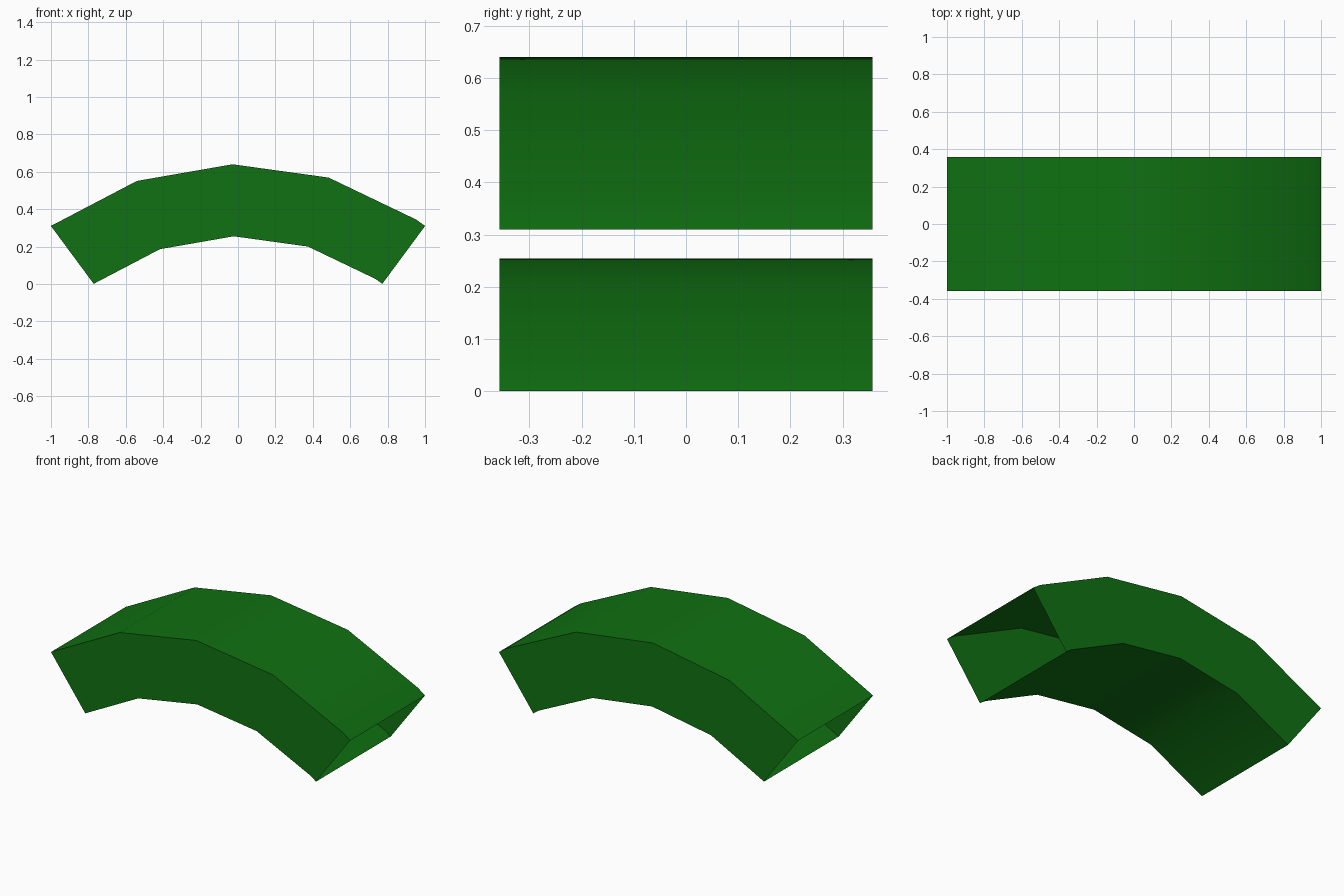
import bpy, bmesh
from math import sin, cos, radians

cube = bpy.data.objects.get("Cube")
if cube:
    bpy.data.objects.remove(cube, do_unlink=True)

# Arc dimensions
OUTER, INNER, CENTRE_Z, HALF_WIDTH = 1.682, 1.297, -1.042, 0.357
START, STEP = -36.5, 17.75
angles = [START + STEP * i for i in range(5)] + [-START]

green = bpy.data.materials.new("green")
green.use_nodes = True
colour = (0.005, 0.165, 0.006, 1)
green.diffuse_color = colour
green.node_tree.nodes["Principled BSDF"].inputs["Base Color"].default_value = colour

# Rectangular section swept along the arc, left open at both ends
corners = [(OUTER, -HALF_WIDTH), (OUTER, HALF_WIDTH),
           (INNER, HALF_WIDTH), (INNER, -HALF_WIDTH)]
bm = bmesh.new()
rings = [[bm.verts.new((r * sin(radians(a)), y, CENTRE_Z + r * cos(radians(a))))
          for r, y in corners] for a in angles]
for here, after in zip(rings, rings[1:]):
    for k in range(4):
        n = (k + 1) % 4
        bm.faces.new((here[k], after[k], after[n], here[n]))

mesh = bpy.data.meshes.new("curved_arch")
bm.to_mesh(mesh)
bm.free()
mesh.materials.append(green)
arch = bpy.data.objects.new("curved_arch", mesh)
bpy.context.collection.objects.link(arch)

# Smooth along the arc, sharp at the side walls
bpy.ops.object.select_all(action='DESELECT')
arch.select_set(True)
bpy.context.view_layer.objects.active = arch
bpy.ops.object.shade_smooth_by_angle(angle=radians(30))
